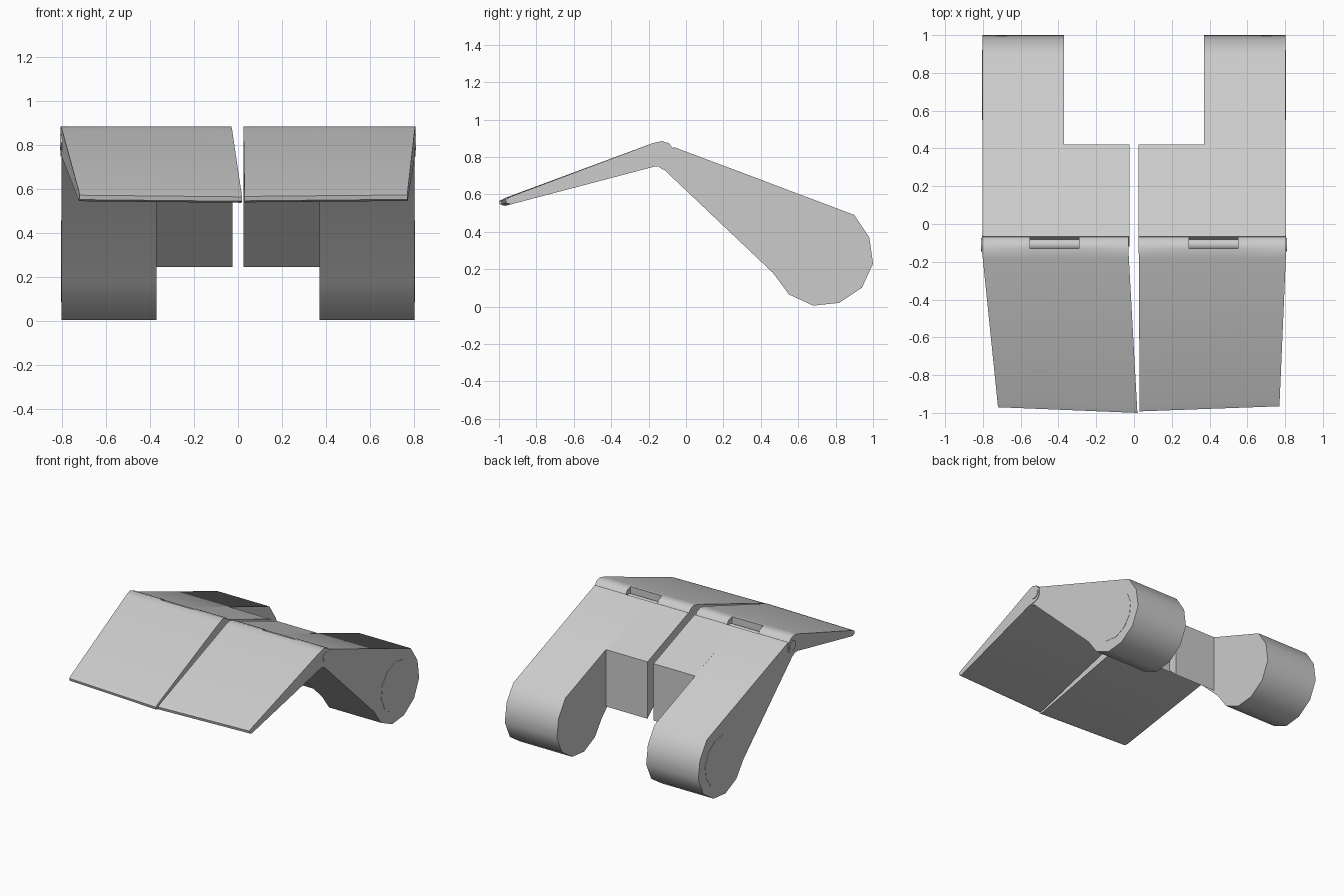
import bpy, bmesh, math
from mathutils import Vector

cube = bpy.data.objects.get("Cube")
if cube:
    bpy.data.objects.remove(cube, do_unlink=True)

grey = bpy.data.materials.new("light_grey")
grey.use_nodes = True
colour = (0.6, 0.6, 0.6, 1)
grey.diffuse_color = colour
grey.node_tree.nodes["Principled BSDF"].inputs["Base Color"].default_value = colour


def loft(name, sections, angle=40):
    """Skin a row of matching closed sections and cap both ends."""
    bm = bmesh.new()
    rings = [[bm.verts.new(p) for p in s] for s in sections]
    for a, b in zip(rings, rings[1:]):
        for i in range(len(a)):
            j = (i + 1) % len(a)
            bm.faces.new((a[i], a[j], b[j], b[i]))
    bm.faces.new(rings[0])
    bm.faces.new(rings[-1])
    bmesh.ops.remove_doubles(bm, verts=bm.verts[:], dist=0.0005)
    bmesh.ops.recalc_face_normals(bm, faces=bm.faces[:])
    mesh = bpy.data.meshes.new(name)
    bm.to_mesh(mesh)
    bm.free()
    mesh.materials.append(grey)
    obj = bpy.data.objects.new(name, mesh)
    bpy.context.collection.objects.link(obj)
    bpy.ops.object.select_all(action="DESELECT")
    bpy.context.view_layer.objects.active = obj
    obj.select_set(True)
    bpy.ops.object.shade_smooth_by_angle(angle=math.radians(angle))
    return obj


def extrude(name, profile, x0, x1):
    return loft(name, [[(x, y, z) for y, z in profile] for x in (x0, x1)])


def circle(y, z, r, n, turn=0.0):
    return [(y + r * math.cos(turn + math.tau * i / n),
             z + r * math.sin(turn + math.tau * i / n)) for i in range(n)]


# Side outlines as (y, z)
WALL = 0.42
inner_arm = [(-0.065, 0.853), (WALL, 0.671), (WALL, 0.245), (-0.12, 0.735)]
outer_arm = [(-0.065, 0.853), (0.90, 0.49), (0.98, 0.37), (1.0, 0.23),
             (0.94, 0.10), (0.82, 0.02), (0.68, 0.005), (0.55, 0.065),
             (0.465, 0.18), (-0.12, 0.735)]
flap_outline = [(-0.18, 0.873), (-0.13, 0.885), (-0.09, 0.873), (-0.062, 0.835),
                (-0.06, 0.795), (-0.08, 0.763), (-0.13, 0.749), (-0.17, 0.748),
                (-0.97, 0.538), (-0.995, 0.545), (-1.0, 0.565), (-0.97, 0.58)]
SLOT = -0.13


def flap(name, sign, hinge, tip, tip_shift):
    """Tapered flap whose hinge barrel has a slot in the middle."""
    sections = []
    for x, slotted in ((hinge[0], 0), (0.29, 0), (0.29, 1),
                       (0.55, 1), (0.55, 0), (hinge[1], 0)):
        f = (x - hinge[0]) / (hinge[1] - hinge[0])
        x_tip = tip[0] + f * (tip[1] - tip[0])
        shift = tip_shift[0] + f * (tip_shift[1] - tip_shift[0])
        ring = []
        for y, z in flap_outline:
            s = max(0, (SLOT - y) / 0.87)
            if slotted:
                y = min(y, SLOT)
            ring.append(Vector((sign * (x + s * (x_tip - x)),
                                y + s * shift, z + s * shift / 4)))
        sections.append(ring)
    return loft(name, sections)


for side, sign in (("left", 1), ("right", -1)):
    # Stepped body with a round foot
    extrude(side + "_inner_arm", inner_arm, sign * 0.025, sign * 0.37)
    extrude(side + "_outer_arm", outer_arm, sign * 0.37, sign * 0.802)
    extrude(side + "_foot_disc", circle(0.735, 0.272, 0.187, 12, 0.13),
            sign * 0.79, sign * 0.804)
    # Hinge pin and its end cap
    extrude(side + "_hinge_pin", circle(-0.11, 0.81, 0.03, 16),
            sign * 0.03, sign * 0.803)
    extrude(side + "_pin_cap", circle(-0.11, 0.815, 0.036, 12),
            sign * 0.79, sign * 0.81)
    # Lower knuckle of the body
    extrude(side + "_knuckle", circle(-0.105, 0.785, 0.055, 16),
            sign * 0.55, sign * 0.802)

flap("left_flap", 1, (0.025, 0.806), (0.03, 0.77), (0.008, 0.035))
flap("right_flap", -1, (0.03, 0.806), (-0.018, 0.72), (0.0, 0.03))
